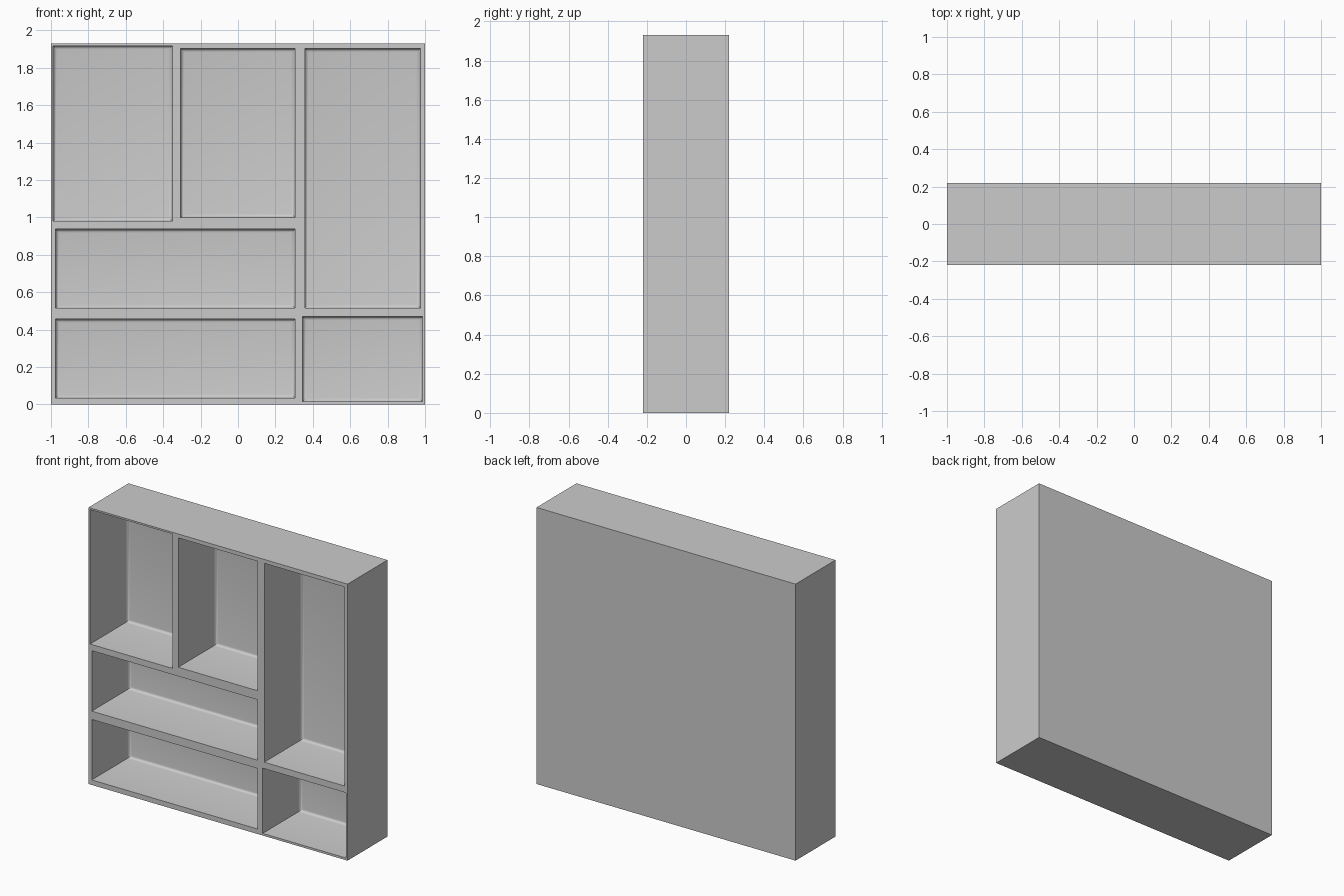
import bpy
import bmesh
from mathutils import Matrix, Vector

if "Cube" in bpy.data.objects:
    bpy.data.objects.remove(bpy.data.objects["Cube"], do_unlink=True)

FRONT, BACK = -0.22, 0.22
HEIGHT = 1.93
FLOOR = 0.19      # depth position of every compartment floor
FILLET = 0.02     # rounding where the walls meet the floor

grey = bpy.data.materials.new("plain grey")
grey.use_nodes = True
colour = (0.6, 0.6, 0.6, 1)
grey.diffuse_color = colour
grey.node_tree.nodes["Principled BSDF"].inputs["Base Color"].default_value = colour


def add_box(bm, x0, x1, y0, y1, z0, z1):
    """Add a box between the given limits and return its vertices."""
    centre = Vector((x0 + x1, y0 + y1, z0 + z1)) / 2
    size = Matrix.Diagonal((x1 - x0, y1 - y0, z1 - z0, 1))
    return bmesh.ops.create_cube(bm, size=1, matrix=Matrix.Translation(centre) @ size)["verts"]


def make_object(name, bm):
    mesh = bpy.data.meshes.new(name)
    bm.to_mesh(mesh)
    bm.free()
    mesh.materials.append(grey)
    obj = bpy.data.objects.new(name, mesh)
    bpy.context.collection.objects.link(obj)
    return obj


# Solid body of the tray
bm = bmesh.new()
add_box(bm, -1, 1, FRONT, BACK, 0, HEIGHT)
tray = make_object("compartment_tray", bm)

# Compartments: left, right, bottom, top
compartments = [
    (-0.988, -0.35, 0.98, 1.918),    # upper left
    (-0.307, 0.305, 1.0, 1.903),     # upper middle
    (0.357, 0.975, 0.515, 1.903),    # tall right
    (-0.975, 0.305, 0.515, 0.937),   # wide middle
    (-0.975, 0.305, 0.035, 0.457),   # wide lower
    (0.345, 0.987, 0.015, 0.47),     # small lower right
]
bm = bmesh.new()
for x0, x1, z0, z1 in compartments:
    add_box(bm, x0, x1, FRONT - 0.1, FLOOR, z0, z1)
floor_edges = [e for e in bm.edges if all(v.co.y > 0 for v in e.verts)]
bmesh.ops.bevel(bm, geom=floor_edges, offset=FILLET, segments=4,
                profile=0.5, affect='EDGES')
cutter = make_object("compartment_cutter", bm)
cutter.hide_render = True

# Hollow out the compartments
cut = tray.modifiers.new("compartments", 'BOOLEAN')
cut.operation = 'DIFFERENCE'
cut.solver = 'EXACT'
cut.object = cutter
bpy.ops.object.select_all(action='DESELECT')
tray.select_set(True)
bpy.context.view_layer.objects.active = tray
bpy.ops.object.modifier_apply(modifier=cut.name)
bpy.data.objects.remove(cutter, do_unlink=True)

# Smooth fillets, crisp rims and corners
bpy.ops.object.shade_smooth_by_angle(angle=0.6)
